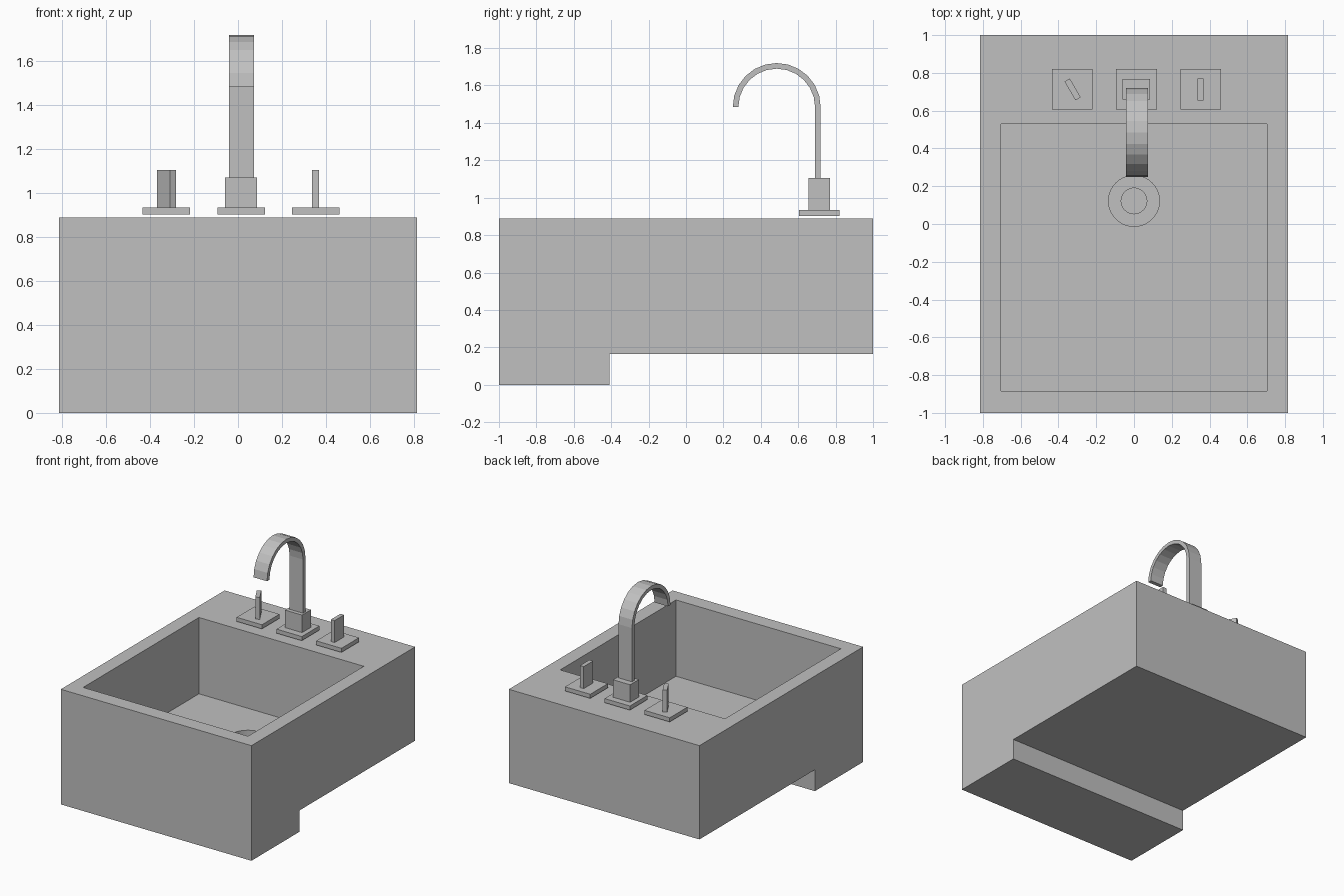
import bpy
import math
from mathutils import Vector

if "Cube" in bpy.data.objects:
    bpy.data.objects.remove(bpy.data.objects["Cube"], do_unlink=True)

# One plain grey for everything
grey = bpy.data.materials.new("light grey")
grey.use_nodes = True
GREY = (0.53, 0.53, 0.53, 1)
grey.diffuse_color = GREY
grey.node_tree.nodes["Principled BSDF"].inputs["Base Color"].default_value = GREY


def box(name, low, high, turn=0):
    low, high = Vector(low), Vector(high)
    bpy.ops.mesh.primitive_cube_add(size=1, location=(low + high) / 2, rotation=(0, 0, turn))
    ob = bpy.context.object
    ob.name = name
    ob.scale = high - low
    bpy.ops.object.transform_apply(location=False, rotation=False, scale=True)
    ob.data.materials.append(grey)
    return ob


def side_extrude(name, profile, x0, x1):
    """Extrude a (y, z) outline along x."""
    n = len(profile)
    verts = [(x, y, z) for x in (x0, x1) for y, z in profile]
    faces = [tuple(reversed(range(n))), tuple(range(n, 2 * n))]
    faces += [(i, (i + 1) % n, (i + 1) % n + n, i + n) for i in range(n)]
    mesh = bpy.data.meshes.new(name)
    mesh.from_pydata(verts, [], faces)
    mesh.materials.append(grey)
    ob = bpy.data.objects.new(name, mesh)
    bpy.context.collection.objects.link(ob)
    return ob


def cut(target, cutter):
    mod = target.modifiers.new("cut", 'BOOLEAN')
    mod.operation = 'DIFFERENCE'
    mod.solver = 'EXACT'
    mod.object = cutter
    bpy.context.view_layer.objects.active = target
    bpy.ops.object.modifier_apply(modifier=mod.name)
    bpy.data.objects.remove(cutter, do_unlink=True)


# Sink body with a deeper apron at the front
TOP, STEP, FLOOR = 0.89, 0.165, 0.30
sink = side_extrude("sink_body", [(-1, 0), (-0.41, 0), (-0.41, STEP), (1, STEP),
                                  (1, TOP), (-1, TOP)], -0.815, 0.815)
cut(sink, box("basin_cutter", (-0.705, -0.885, FLOOR), (0.705, 0.53, 1.2)))

# Stepped drain recess in the basin floor
for radius, bottom in ((0.135, 0.24), (0.068, 0.2)):
    bpy.ops.mesh.primitive_cylinder_add(vertices=40, radius=radius, depth=0.3,
                                        location=(0, 0.122, bottom + 0.15))
    drain = bpy.context.object
    drain.data.materials.append(grey)
    cut(sink, drain)

# Square mounting plates
PLATE_LOW, PLATE_TOP = 0.903, 0.935
for name, x in (("right_plate", -0.327), ("spout_plate", 0.014), ("left_plate", 0.353)):
    box(name, (x - 0.108, 0.605, PLATE_LOW), (x + 0.108, 0.82, PLATE_TOP))

# Tap handles, one of them turned
for name, x, turn in (("right_handle", -0.325, 30), ("left_handle", 0.352, 0)):
    box(name, (x - 0.016, 0.655, PLATE_TOP), (x + 0.016, 0.77, 1.105), math.radians(turn))

# Spout: square base, flat riser and half-circle arch
box("spout_base", (-0.06, 0.66, PLATE_TOP), (0.086, 0.768, 1.07))
CY, CZ, OUTER, INNER = 0.485, 1.485, 0.235, 0.205
angles = [math.pi * i / 12 for i in range(13)]


def arc(r, steps):
    return [(CY + r * math.cos(a), CZ + r * math.sin(a)) for a in steps]


side_extrude("spout", [(CY + INNER, 1.07), (CY + OUTER, 1.07)] + arc(OUTER, angles)
             + arc(INNER, reversed(angles)), -0.042, 0.073)
